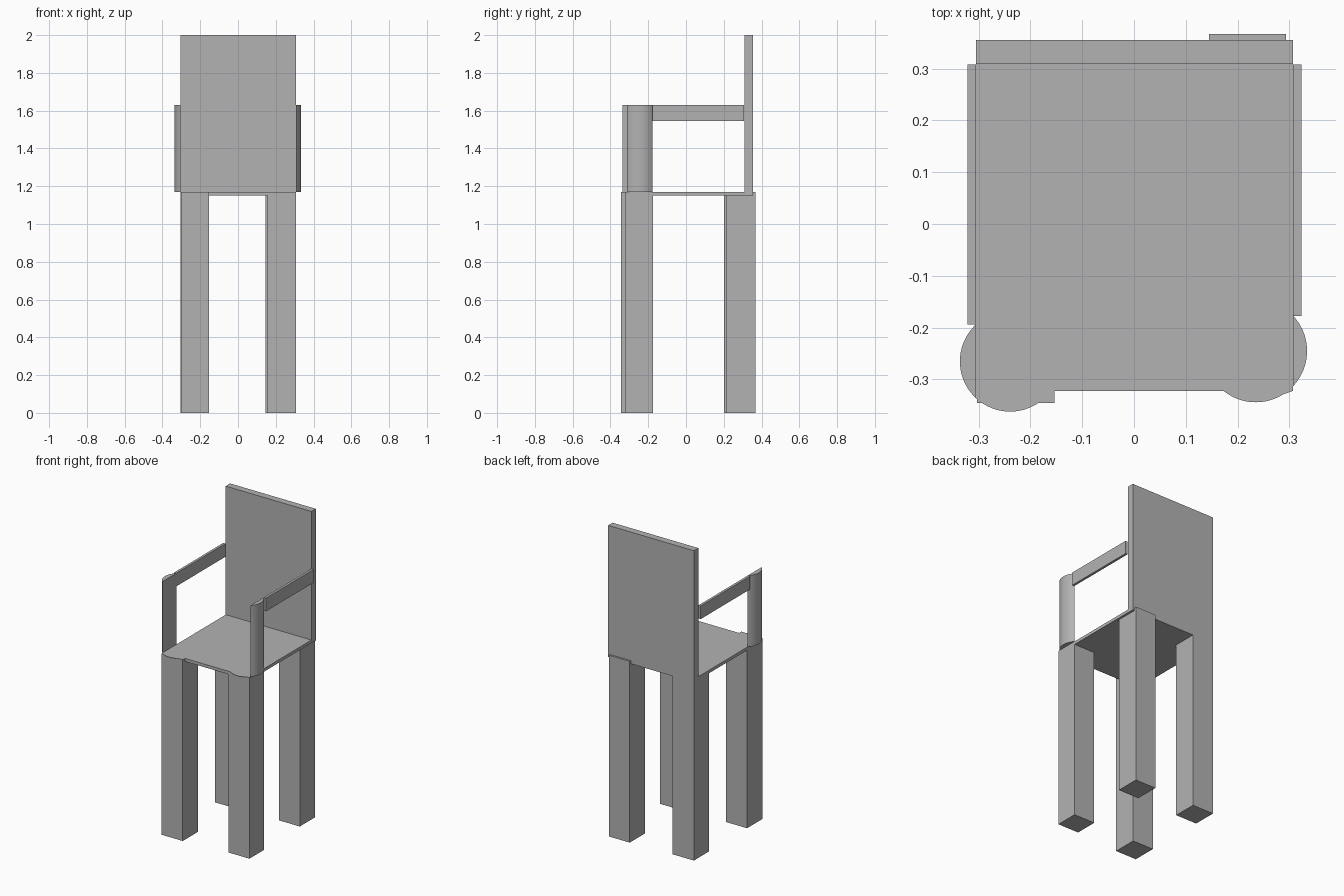
import bpy, bmesh, math

if "Cube" in bpy.data.objects:
    bpy.data.objects.remove(bpy.data.objects["Cube"])

grey = bpy.data.materials.new("plain grey")
grey.diffuse_color = (0.45, 0.45, 0.45, 1)
grey.use_nodes = True
grey.node_tree.nodes["Principled BSDF"].inputs["Base Color"].default_value = grey.diffuse_color

SEAT_TOP, ARM_TOP = 1.17, 1.63
SEAT_L, SEAT_R, SEAT_FRONT = -0.305, 0.307, -0.322


def finish(name, bm):
    mesh = bpy.data.meshes.new(name)
    bm.to_mesh(mesh)
    bm.free()
    mesh.materials.append(grey)
    obj = bpy.data.objects.new(name, mesh)
    bpy.context.collection.objects.link(obj)
    return obj


def box(name, x, y, z):
    bm = bmesh.new()
    bmesh.ops.create_cube(bm, size=1)
    for v in bm.verts:
        v.co = [(r[0] + r[1]) / 2 + c * (r[1] - r[0]) for r, c in zip((x, y, z), v.co)]
    return finish(name, bm)


def segment(name, centre, radius, a0, a1, z, height, corner=None, steps=24):
    """Flat piece bounded by an arc and its chord, optionally raised into a post."""
    bm = bmesh.new()
    pts = [(centre[0] + radius * math.cos(a0 + (a1 - a0) * i / steps),
            centre[1] + radius * math.sin(a0 + (a1 - a0) * i / steps))
           for i in range(steps + 1)]
    if corner:
        pts.append(corner)
    face = bm.faces.new([bm.verts.new((px, py, z)) for px, py in pts])
    face.normal_update()
    if face.normal.z < 0:
        face.normal_flip()
    if height:
        res = bmesh.ops.extrude_face_region(bm, geom=[face], use_keep_orig=True)
        for v in [g for g in res["geom"] if isinstance(g, bmesh.types.BMVert)]:
            v.co.z += height
        bmesh.ops.recalc_face_normals(bm, faces=bm.faces)
    obj = finish(name, bm)
    if height:
        bpy.ops.object.select_all(action='DESELECT')
        obj.select_set(True)
        bpy.context.view_layer.objects.active = obj
        bpy.ops.object.shade_smooth_by_angle(angle=math.radians(30))
    return obj


# Seat and backrest
box("seat", (SEAT_L, SEAT_R), (SEAT_FRONT, 0.31), (1.15, SEAT_TOP))
box("backrest", (SEAT_L, SEAT_R), (0.31, 0.355), (1.15, 2.0))

# Legs, each set slightly differently
for name, x, y in (("front_left_leg", (-0.303, -0.153), (-0.345, -0.19)),
                   ("front_right_leg", (0.157, 0.307), (-0.322, -0.175)),
                   ("back_left_leg", (-0.305, -0.153), (0.202, 0.355)),
                   ("back_right_leg", (0.145, 0.293), (0.212, 0.367))):
    box(name, x, y, (0, SEAT_TOP))

# Arms: rounded post outside the seat, flat rounded lip in front, thin rail behind
for side, edge, centre, r in (("left", SEAT_L, (-0.239, -0.265), 0.097),
                              ("right", SEAT_R, (0.235, -0.245), 0.099)):
    s = 1 if edge > 0 else -1
    half = math.acos((edge - centre[0]) * s / r)
    mid = 0 if s > 0 else math.pi
    segment(side + "_arm_post", centre, r, mid - half, mid + half,
            SEAT_TOP, ARM_TOP - SEAT_TOP)
    # the lip runs from the seat's side line round to its front edge
    outer = -half if s > 0 else math.pi + half
    dip = math.asin((SEAT_FRONT - centre[1]) / r)
    inner = math.pi - dip if s > 0 else dip
    if s > 0:
        inner -= 2 * math.pi
    else:
        outer -= 2 * math.pi
    segment(side + "_seat_lip", centre, r, outer, inner, SEAT_TOP, 0,
            corner=(edge, SEAT_FRONT))
    # rail from post to backrest
    post_back = centre[1] + r * math.sin(half)
    box(side + "_arm_rail", sorted((edge, edge + s * 0.016)),
        (post_back, 0.308), (1.545, ARM_TOP))
